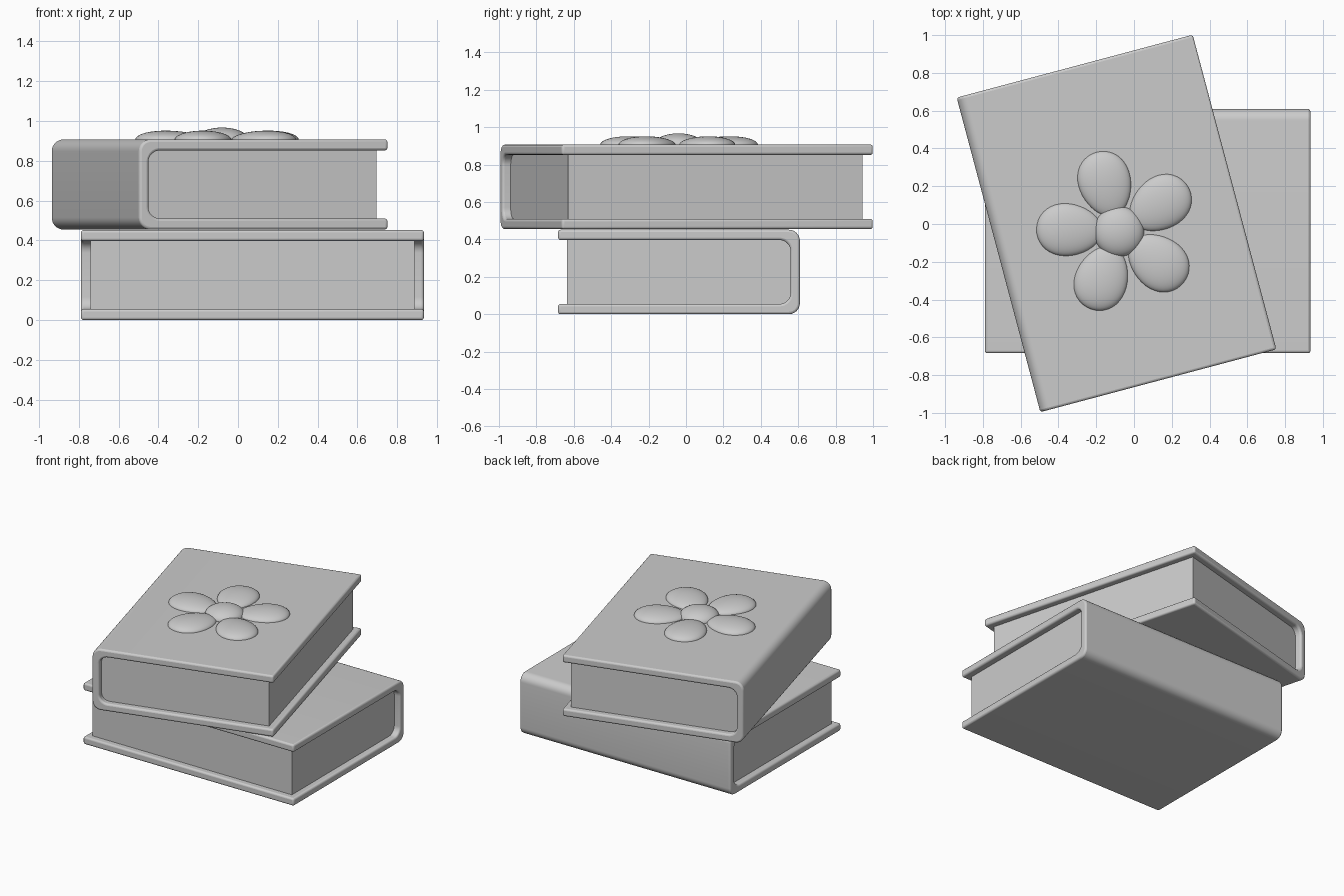
import bpy, bmesh
from math import sin, cos, pi, radians
from mathutils import Matrix, Vector

cube = bpy.data.objects.get("Cube")
if cube:
    bpy.data.objects.remove(cube, do_unlink=True)

grey = bpy.data.materials.new("plain grey")
grey.use_nodes = True
GREY = (0.6, 0.6, 0.6, 1)
grey.diffuse_color = GREY
grey.node_tree.nodes["Principled BSDF"].inputs["Base Color"].default_value = GREY

WIDTH, LENGTH, HEIGHT = 1.293, 1.723, 0.452
BOARD, SPINE, INSET = 0.055, 0.05, 0.047


def finish(bm, name, matrix, bevel=0):
    """Turn a bmesh into a placed, smooth shaded object."""
    bmesh.ops.recalc_face_normals(bm, faces=bm.faces)
    mesh = bpy.data.meshes.new(name)
    bm.to_mesh(mesh)
    bm.free()
    mesh.materials.append(grey)
    obj = bpy.data.objects.new(name, mesh)
    bpy.context.collection.objects.link(obj)
    obj.matrix_world = matrix
    if bevel:
        mod = obj.modifiers.new("soft edges", "BEVEL")
        mod.width, mod.segments = bevel, 3
        mod.limit_method, mod.angle_limit = "ANGLE", radians(40)
    bpy.ops.object.select_all(action="DESELECT")
    obj.select_set(True)
    bpy.context.view_layer.objects.active = obj
    bpy.ops.object.shade_smooth_by_angle(angle=radians(35))
    return obj


def u_profile(left, right, low, high, radius, steps=8):
    """Open outline, rounded at its two left corners."""
    points = [(right, high)]
    for z, start in ((high - radius, pi / 2), (low + radius, pi)):
        for i in range(steps + 1):
            a = start + pi / 2 * i / steps
            points.append((left + radius + radius * cos(a), z + radius * sin(a)))
    return points + [(right, low)]


def extrude(points, length):
    bm = bmesh.new()
    face = bm.faces.new([bm.verts.new((x, -length / 2, z)) for x, z in points])
    new = bmesh.ops.extrude_face_region(bm, geom=[face])["geom"]
    bmesh.ops.translate(bm, vec=(0, length, 0),
                        verts=[v for v in new if isinstance(v, bmesh.types.BMVert)])
    return bm


def book(name, x, y, z, angle):
    place = Matrix.Translation((x, y, z)) @ Matrix.Rotation(radians(angle), 4, "Z")
    half = WIDTH / 2
    # Wrapped cover: two boards joined by a rounded spine
    outer = u_profile(-half, half, 0, HEIGHT, 0.06)
    inner = u_profile(-half + SPINE, half, BOARD, HEIGHT - BOARD, 0.06)
    finish(extrude(outer + inner[::-1], LENGTH), name + "_cover", place, 0.013)
    # Page block, set in from the three open sides
    lap = 0.004
    pages = u_profile(-half + SPINE - lap, half - INSET,
                      BOARD - lap, HEIGHT - BOARD + lap, 0.06)
    finish(extrude(pages, LENGTH - 2 * INSET), name + "_pages", place)


def dome(name, matrix, size, taper=0):
    """Flattened ball, optionally fuller toward +x."""
    bm = bmesh.new()
    bmesh.ops.create_uvsphere(bm, u_segments=40, v_segments=24, radius=1)
    for v in bm.verts:
        swell = 1 + taper * v.co.x
        v.co = Vector((v.co.x * size[0], v.co.y * size[1] * swell, v.co.z * size[2] * swell))
    finish(bm, name, matrix)


book("lower_book", 0.0725, -0.0375, 0, -90)
book("upper_book", -0.0925, 0.003, 0.455, 14.9)

# Raised flower on the upper cover
middle = Matrix.Translation((-0.08, -0.04, 0.905))
dome("flower_centre", middle, (0.133, 0.133, 0.062))
for k in range(5):
    turn = Matrix.Rotation(radians(34 + 72 * k), 4, "Z")
    dome(f"flower_petal_{k + 1}", middle @ turn @ Matrix.Translation((0.262, 0, 0)),
         (0.175, 0.138, 0.046), 0.13)
